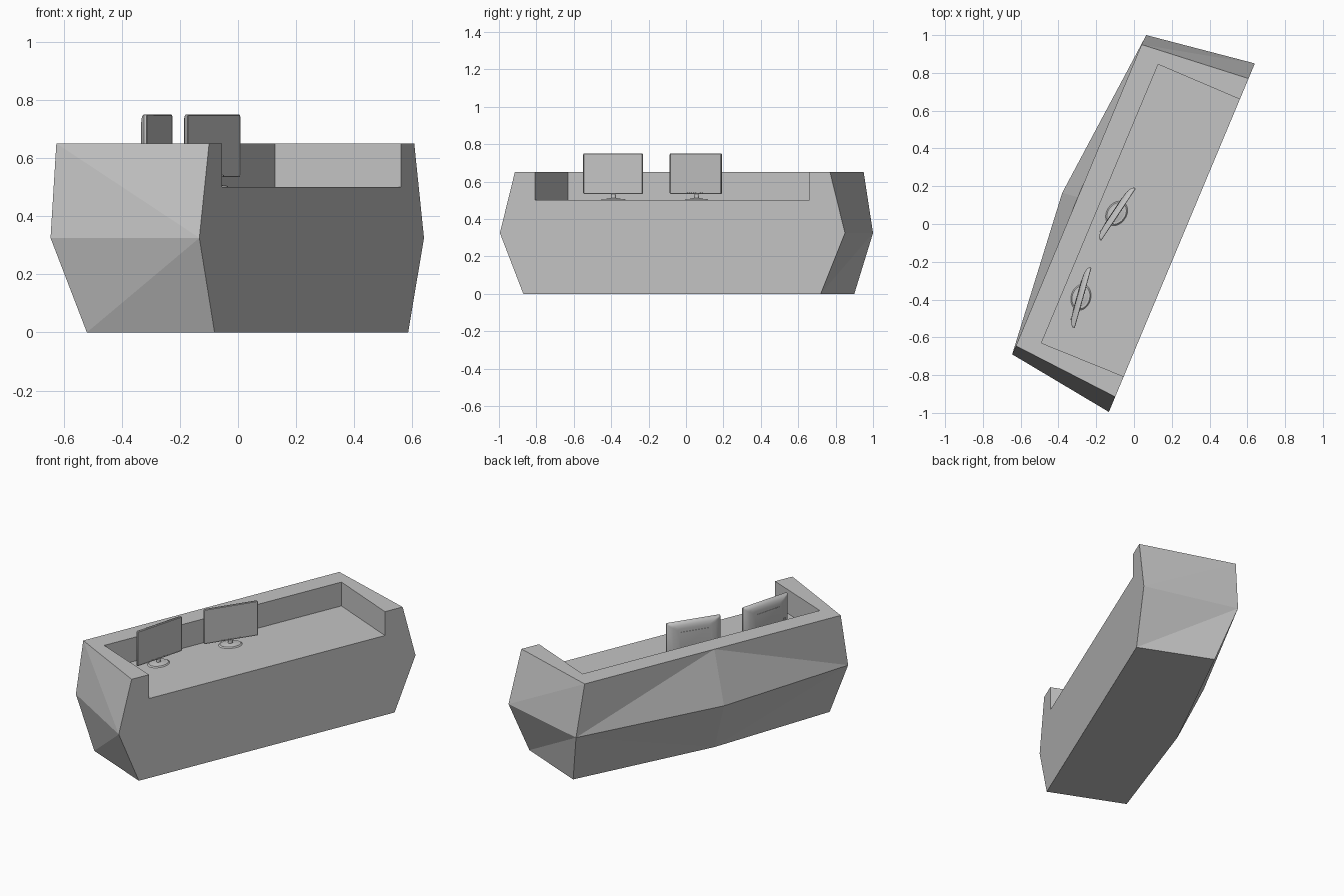
import bpy
import bmesh
from math import radians
from mathutils import Matrix, Vector

if "Cube" in bpy.data.objects:
    bpy.data.objects.remove(bpy.data.objects["Cube"])

grey = bpy.data.materials.new("plain_grey")
grey.use_nodes = True
grey.diffuse_color = (0.55, 0.55, 0.55, 1)
grey.node_tree.nodes["Principled BSDF"].inputs["Base Color"].default_value = (0.55, 0.55, 0.55, 1)


def finish(name, bm, matrix=None, smooth=False):
    """Turn a bmesh into a named grey object."""
    bmesh.ops.recalc_face_normals(bm, faces=bm.faces)
    mesh = bpy.data.meshes.new(name)
    bm.to_mesh(mesh)
    bm.free()
    mesh.materials.append(grey)
    obj = bpy.data.objects.new(name, mesh)
    bpy.context.collection.objects.link(obj)
    if matrix:
        obj.matrix_world = matrix
    if smooth:
        bpy.ops.object.select_all(action='DESELECT')
        obj.select_set(True)
        bpy.context.view_layer.objects.active = obj
        bpy.ops.object.shade_smooth_by_angle(angle=radians(35))
    return obj


# Faceted counter: corners named by level, all on or behind one upright front plane
TOP, MID, FLOOR = 0.65, 0.325, 0.5


def on_front(y, z):
    return (-0.133 + (y + 0.995) / 2.387, y, z)


corners = {
    "near_top": on_front(-0.915, TOP), "near_mid": on_front(-0.995, MID), "near_low": on_front(-0.87, 0),
    "far_top": on_front(0.77, TOP), "far_mid": on_front(0.85, MID), "far_low": on_front(0.72, 0),
    "back_far_top": (0.04, 0.95, TOP), "back_far_mid": (0.065, 1.0, MID), "back_far_low": (0.155, 0.9, 0),
    "back_near_top": (-0.625, -0.645, TOP), "back_near_mid": (-0.645, -0.69, MID),
    "back_near_low": (-0.52, -0.685, 0),
    "bulge_top": (-0.297, 0.142, TOP), "bulge_mid": (-0.38, 0.165, MID), "bulge_low": (-0.255, 0.08, 0),
    "rim_a": on_front(-0.807, TOP), "floor_a": on_front(-0.807, FLOOR),
    "rim_b": on_front(0.66, TOP), "floor_b": on_front(0.66, FLOOR),
    "rim_c": (0.128, 0.845, TOP), "floor_c": (0.128, 0.845, FLOOR),
    "rim_d": (-0.49, -0.63, TOP), "floor_d": (-0.49, -0.63, FLOOR),
}
faces = [
    # upright front and underside
    "near_low far_low far_mid far_top rim_b floor_b floor_a rim_a near_top near_mid",
    "near_low back_near_low bulge_low back_far_low far_low",
    # rim and work surface
    "near_top rim_a rim_d back_near_top",
    "rim_d rim_c back_far_top bulge_top back_near_top",
    "rim_c rim_b far_top back_far_top",
    "floor_a floor_b floor_c floor_d",
    "rim_a floor_a floor_d rim_d", "rim_d floor_d floor_c rim_c", "rim_c floor_c floor_b rim_b",
    # near end
    "near_top back_near_top near_mid", "near_mid back_near_top back_near_mid",
    "near_mid back_near_mid back_near_low", "near_mid back_near_low near_low",
    # far end
    "far_top far_mid back_far_top", "far_mid back_far_mid back_far_top",
    "far_mid far_low back_far_mid", "far_low back_far_low back_far_mid",
    # bulging back
    "back_far_top back_far_mid bulge_top", "back_far_mid bulge_mid bulge_top",
    "bulge_top bulge_mid back_near_mid", "bulge_top back_near_mid back_near_top",
    "back_far_mid back_far_low bulge_low", "back_far_mid bulge_low bulge_mid",
    "bulge_mid bulge_low back_near_mid", "bulge_low back_near_low back_near_mid",
]
bm = bmesh.new()
verts = {name: bm.verts.new(co) for name, co in corners.items()}
for face in faces:
    bm.faces.new([verts[name] for name in face.split()])
finish("counter", bm)


def add_box(bm, centre, size):
    m = Matrix.Translation(centre) @ Matrix.Diagonal((*size, 1))
    bmesh.ops.create_cube(bm, size=1, matrix=m)


def loft(bm, rings):
    """Bridge closed rings of points and cap both ends."""
    loops = [[bm.verts.new(p) for p in ring] for ring in rings]
    n = len(loops[0])
    for a, b in zip(loops, loops[1:]):
        for i in range(n):
            j = (i + 1) % n
            bm.faces.new((a[i], a[j], b[j], b[i]))
    bm.faces.new(loops[0])
    return bm.faces.new(loops[-1])


def rounded_rect(y, half, low, high, r):
    """Rectangle with clipped corners in the local XZ plane."""
    k = r * 0.3
    quarter = [(half, high - r), (half - k, high - k), (half - r, high)]
    top = quarter + [(-x, z) for x, z in reversed(quarter)]
    return [Vector((x, y, z)) for x, z in top + [(x, low + high - z) for x, z in reversed(top)]]


def monitor(prefix, x, y, angle):
    place = Matrix.Translation((x, y, FLOOR)) @ Matrix.Rotation(radians(angle), 4, 'Z')

    # Casing, bowed at the back, with a recessed screen
    bm = bmesh.new()
    screen = loft(bm, [
        rounded_rect(0.021, 0.10, 0.08, 0.215, 0.012),
        rounded_rect(0.018, 0.13, 0.06, 0.234, 0.012),
        rounded_rect(0.009, 0.155, 0.042, 0.246, 0.008),
        rounded_rect(-0.001, 0.165, 0.034, 0.25, 0.006),
        rounded_rect(-0.010, 0.165, 0.034, 0.25, 0.006),
        rounded_rect(-0.012, 0.163, 0.036, 0.248, 0.006),
    ])
    bmesh.ops.inset_region(bm, faces=[screen], thickness=0.008, depth=0)
    bmesh.ops.inset_region(bm, faces=[screen], thickness=0.001, depth=-0.003)
    finish(prefix + "_casing", bm, place, True)

    # Chin buttons, rear vent and port block
    bm = bmesh.new()
    for i in range(-4, 5):
        add_box(bm, (i * 0.014, -0.012, 0.039), (0.007, 0.004, 0.004))
    add_box(bm, (0, 0.019, 0.19), (0.17, 0.008, 0.006))
    add_box(bm, (-0.125, 0.014, 0.085), (0.012, 0.016, 0.05))
    finish(prefix + "_details", bm, place)

    # Oval foot and neck
    bm = bmesh.new()
    for r1, r2, low, high in ((0.07, 0.062, 0, 0.006), (0.05, 0.015, 0.006, 0.012), (0.014, 0.011, 0.01, 0.045)):
        bmesh.ops.create_cone(bm, cap_ends=True, segments=24, radius1=r1, radius2=r2, depth=high - low,
                              matrix=Matrix.Diagonal((1, 0.75, 1, 1)) @ Matrix.Translation((0, 0, (low + high) / 2)))
    finish(prefix + "_stand", bm, place, True)


monitor("near_monitor", -0.281, -0.388, 74.5)
monitor("far_monitor", -0.092, 0.056, 56.5)
